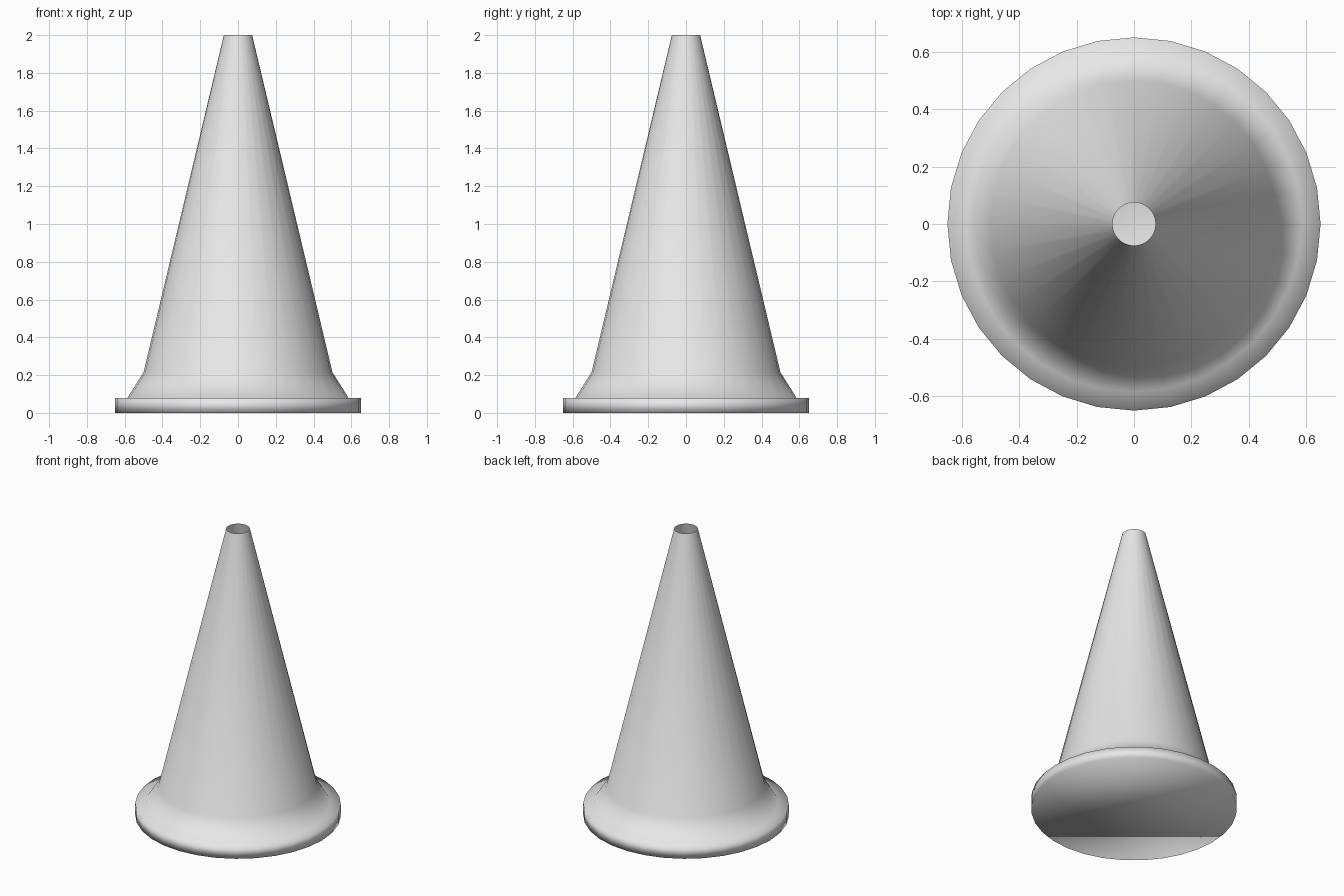
import bpy
import bmesh
from math import cos, sin, pi

if "Cube" in bpy.data.objects:
    bpy.data.objects.remove(bpy.data.objects["Cube"], do_unlink=True)

SEGMENTS = 32
# (radius, height) from the base edge up to the open tip
PROFILE = [(0.65, 0), (0.65, 0.08), (0.585, 0.08), (0.5, 0.215), (0.075, 2)]

# Plain grey colour
grey = bpy.data.materials.new("light_grey")
grey.use_nodes = True
colour = (0.8, 0.8, 0.8, 1)
grey.diffuse_color = colour
grey.node_tree.nodes["Principled BSDF"].inputs["Base Color"].default_value = colour


def ring(bm, radius, height):
    angles = [2 * pi * i / SEGMENTS for i in range(SEGMENTS)]
    return [bm.verts.new((radius * cos(a), radius * sin(a), height)) for a in angles]


# Cone body with flared foot and flange: one skin, closed below, open at the tip
bm = bmesh.new()
rings = [ring(bm, r, z) for r, z in PROFILE]
for low, high in zip(rings, rings[1:]):
    for i in range(SEGMENTS):
        j = (i + 1) % SEGMENTS
        bm.faces.new((low[i], low[j], high[j], high[i]))
bm.faces.new(reversed(rings[0]))
for face in bm.faces:
    face.smooth = True

mesh = bpy.data.meshes.new("traffic_cone")
bm.to_mesh(mesh)
bm.free()
mesh.materials.append(grey)
cone = bpy.data.objects.new("traffic_cone", mesh)
bpy.context.collection.objects.link(cone)
